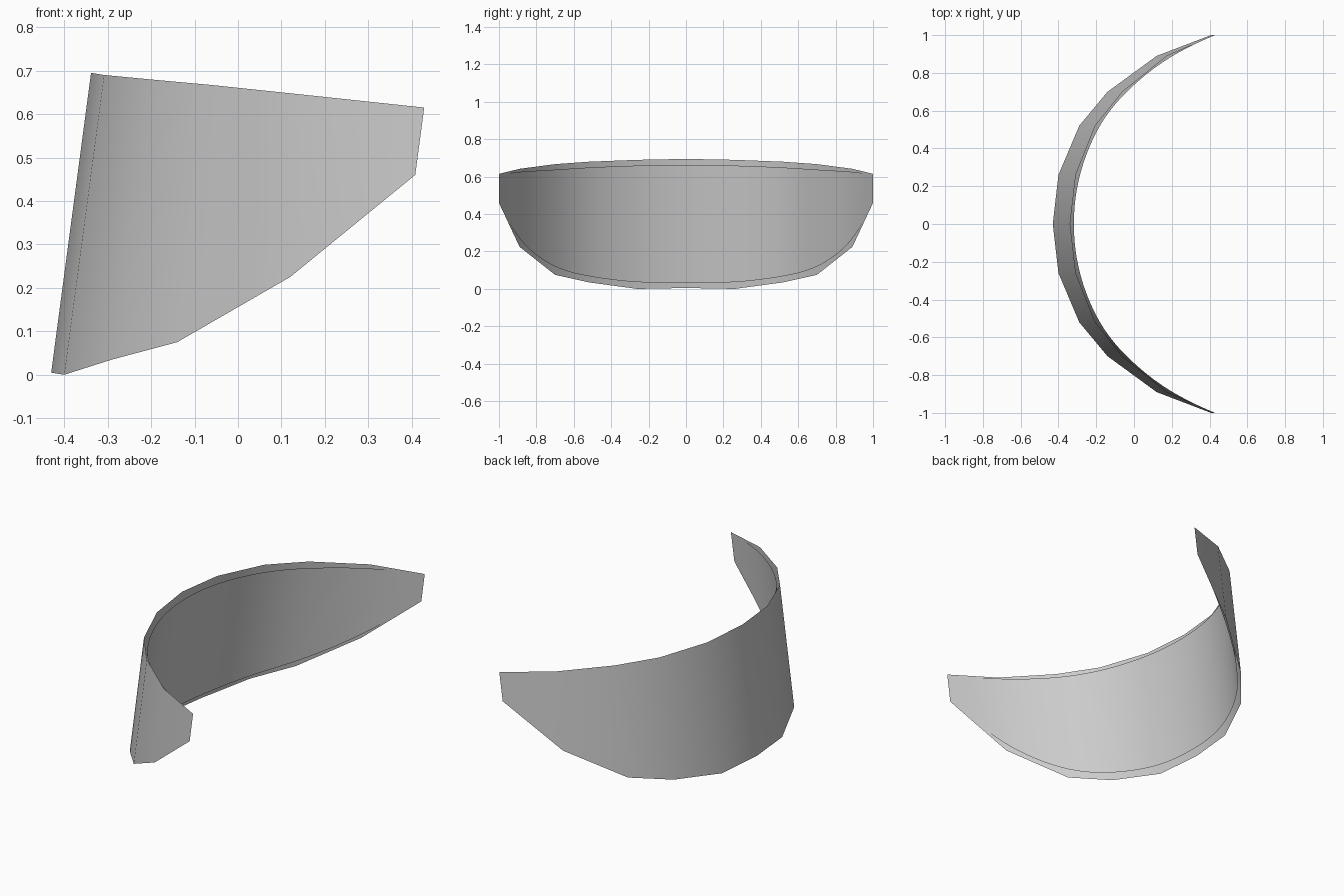
import bpy, bmesh

if "Cube" in bpy.data.objects:
    bpy.data.objects.remove(bpy.data.objects["Cube"])

# half profile, centre to tip: y, bottom x, bottom z, top z
COLUMNS = [(0, -0.43, 0.005, 0.695), (0.26, -0.40, 0.0, 0.69),
           (0.52, -0.29, 0.035, 0.68), (0.70, -0.14, 0.075, 0.667),
           (0.89, 0.12, 0.225, 0.642), (1.0, 0.408, 0.46, 0.615)]
LEAN = 0.133  # visor leans inward with height


def make_sheet(name, inset=0.0, offset=0.0):
    """Curved band of quads; inset and offset fade out towards the tips."""
    half = []
    for i, (y, x, zb, zt) in enumerate(COLUMNS):
        fade = 1 - max(0, i - 3) / 2
        b, t = zb + inset * fade, zt - inset * fade
        half.append((y, x + offset * fade, zb, b, t))
    full = [(-c[0],) + c[1:] for c in reversed(half[1:])] + half
    bm = bmesh.new()
    pairs = [(bm.verts.new((x + LEAN * (b - z0), y, b)),
              bm.verts.new((x + LEAN * (t - z0), y, t)))
             for y, x, z0, b, t in full]
    for (b0, t0), (b1, t1) in zip(pairs, pairs[1:]):
        face = bm.faces.new((b0, t0, t1, b1))
        face.smooth = True
    bm.normal_update()
    # face the outside of the curve (-x)
    if sum(f.normal.x for f in bm.faces) > 0:
        bmesh.ops.reverse_faces(bm, faces=bm.faces[:])
    me = bpy.data.meshes.new(name)
    bm.to_mesh(me)
    bm.free()
    ob = bpy.data.objects.new(name, me)
    bpy.context.collection.objects.link(ob)
    return ob


# faceted outer shell of the visor
make_sheet("visor_outer_shell")

# smooth, round-cornered inner lining
lining = make_sheet("visor_inner_lining", inset=0.03, offset=0.014)
lining.data.flip_normals()
sub = lining.modifiers.new("smooth", "SUBSURF")
sub.levels = sub.render_levels = 3
